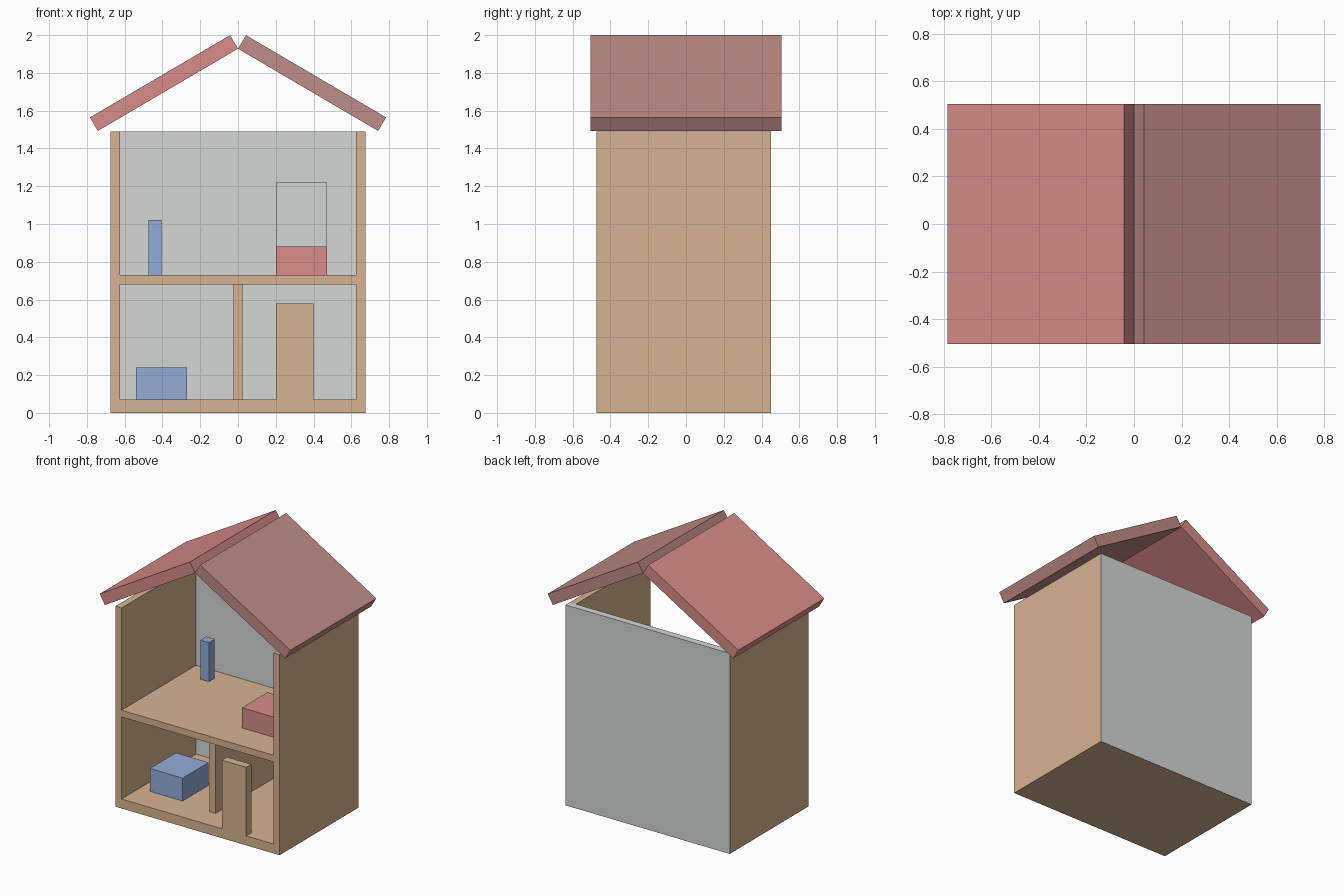
import bpy
import math
from mathutils import Matrix

if "Cube" in bpy.data.objects:
    bpy.data.objects.remove(bpy.data.objects["Cube"])


def material(name, r, g, b):
    """Flat material from 0-255 display values."""
    def lin(c):
        c /= 255
        return c / 12.92 if c <= 0.04045 else ((c + 0.055) / 1.055) ** 2.4
    m = bpy.data.materials.new(name)
    m.diffuse_color = (lin(r), lin(g), lin(b), 1)
    m.use_nodes = True
    m.node_tree.nodes["Principled BSDF"].inputs["Base Color"].default_value = m.diffuse_color
    return m


WOOD = material("tan wood", 214, 180, 147)
GREY = material("light grey", 212, 215, 213)
RED = material("soft red", 216, 140, 138)
DULL = material("dull red", 190, 140, 136)
BLUE = material("soft blue", 148, 172, 216)


def box(name, mat, x, y, z):
    """Box from (min, max) ranges on each axis."""
    bpy.ops.mesh.primitive_cube_add(size=1)
    ob = bpy.context.object
    ob.name = name
    ranges = (x, y, z)
    size = [b - a for a, b in ranges]
    mid = [(a + b) / 2 for a, b in ranges]
    ob.data.transform(Matrix.Translation(mid) @ Matrix.Diagonal((*size, 1)))
    ob.data.materials.append(mat)
    return ob


FRONT, BACK = -0.475, 0.45

# House shell
for side, a, b in (("left", -0.675, -0.625), ("right", 0.625, 0.675)):
    box(side + "_wall", WOOD, (a, b), (FRONT, BACK), (0, 1.49))
box("base", WOOD, (-0.65, 0.65), (FRONT, BACK), (0, 0.07))
box("upper_floor", WOOD, (-0.65, 0.65), (FRONT, BACK), (0.68, 0.73))
box("room_divider", WOOD, (-0.025, 0.025), (-0.30, 0.42), (0.05, 0.70))
box("back_panel", GREY, (-0.674, 0.674), (0.40, 0.451), (0.001, 1.491))
box("door", WOOD, (0.20, 0.40), (FRONT, -0.415), (0.03, 0.58))

# Furniture
box("sofa", BLUE, (-0.54, -0.27), (-0.265, 0.04), (0.07, 0.24))
box("lamp", BLUE, (-0.475, -0.405), (0.235, 0.305), (0.73, 1.02))
box("bed", RED, (0.20, 0.47), (-0.24, 0.06), (0.73, 0.88))
box("wall_cabinet", GREY, (0.20, 0.47), (0.36, 0.41), (0.73, 1.22))

# Roof slabs meeting along their lower edges at the ridge
for side, mat, s in (("left", RED, -1), ("right", DULL, 1)):
    x = (0, 0.86) if s > 0 else (-0.86, 0)
    roof = box(side + "_roof", mat, x, (-0.505, 0.505), (0, 0.083))
    roof.data.transform(Matrix.Translation((0, 0, 1.928))
                        @ Matrix.Rotation(s * math.radians(30.4), 4, 'Y'))
